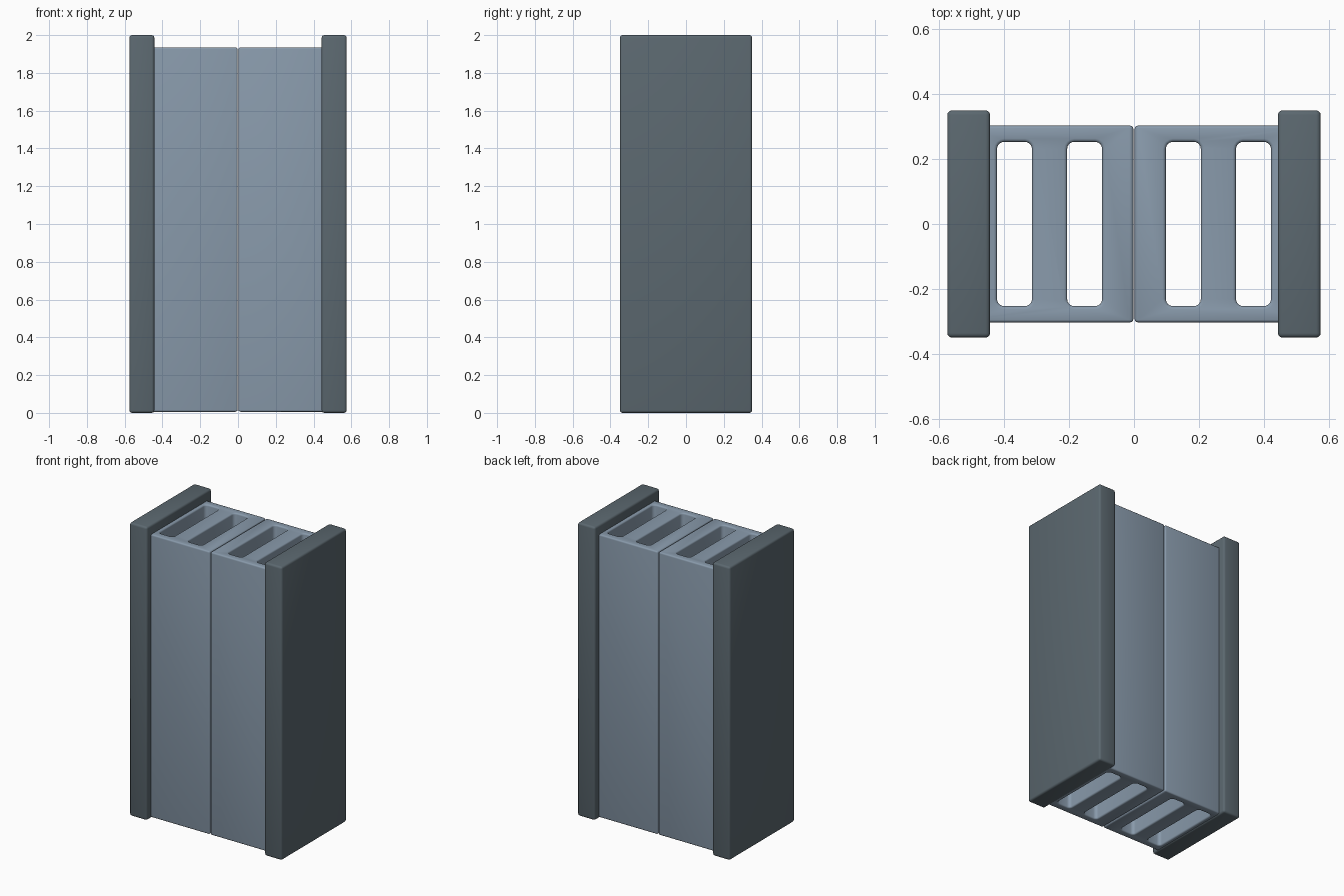
import bpy, bmesh

if "Cube" in bpy.data.objects:
    bpy.data.objects.remove(bpy.data.objects["Cube"])


def material(name, rgb):
    m = bpy.data.materials.new(name)
    m.diffuse_color = (*rgb, 1)
    m.use_nodes = True
    m.node_tree.nodes["Principled BSDF"].inputs["Base Color"].default_value = m.diffuse_color
    return m


light = material("light blue grey", (0.25, 0.325, 0.41))
dark = material("dark slate", (0.105, 0.138, 0.16))


def box(name, x, y, z, mat=None):
    """Box from (min, max) ranges."""
    bm = bmesh.new()
    bmesh.ops.create_cube(bm, size=1)
    for v in bm.verts:
        for i, (lo, hi) in enumerate((x, y, z)):
            v.co[i] = lo if v.co[i] < 0 else hi
    me = bpy.data.meshes.new(name)
    bm.to_mesh(me)
    bm.free()
    ob = bpy.data.objects.new(name, me)
    bpy.context.collection.objects.link(ob)
    if mat:
        me.materials.append(mat)
    return ob


def select(ob):
    bpy.ops.object.select_all(action='DESELECT')
    ob.select_set(True)
    bpy.context.view_layer.objects.active = ob


def soften(ob, width):
    """Rounded edges with smooth shading."""
    b = ob.modifiers.new("rounding", 'BEVEL')
    b.width = width
    b.segments = 3
    b.limit_method = 'ANGLE'
    b.angle_limit = 0.8
    select(ob)
    bpy.ops.object.modifier_apply(modifier=b.name)
    bpy.ops.object.shade_smooth_by_angle(angle=0.6)


def slot(x):
    """Rounded vertical cutter centred at x."""
    ob = box("slot_cutter", (x - 0.054, x + 0.054), (-0.253, 0.253), (-0.5, 2.5))
    bm = bmesh.new()
    bm.from_mesh(ob.data)
    edges = [e for e in bm.edges if abs(e.verts[0].co.z - e.verts[1].co.z) > 1]
    bmesh.ops.bevel(bm, geom=edges, offset=0.022, segments=4, profile=0.5, affect='EDGES')
    bm.to_mesh(ob.data)
    bm.free()
    return ob


for s, side in ((-1, "left"), (1, "right")):
    # slotted core block
    core = box(side + "_core_block", sorted((s * 0.002, s * 0.518)), (-0.303, 0.303), (0.006, 1.935), light)
    for x in (0.152, 0.368):
        cutter = slot(s * x)
        m = core.modifiers.new("slot", 'BOOLEAN')
        m.operation = 'DIFFERENCE'
        m.solver = 'EXACT'
        m.object = cutter
        select(core)
        bpy.ops.object.modifier_apply(modifier=m.name)
        bpy.data.objects.remove(cutter)
    soften(core, 0.01)
    # outer end plate
    plate = box(side + "_end_plate", sorted((s * 0.443, s * 0.575)), (-0.35, 0.35), (0, 2), dark)
    soften(plate, 0.014)
